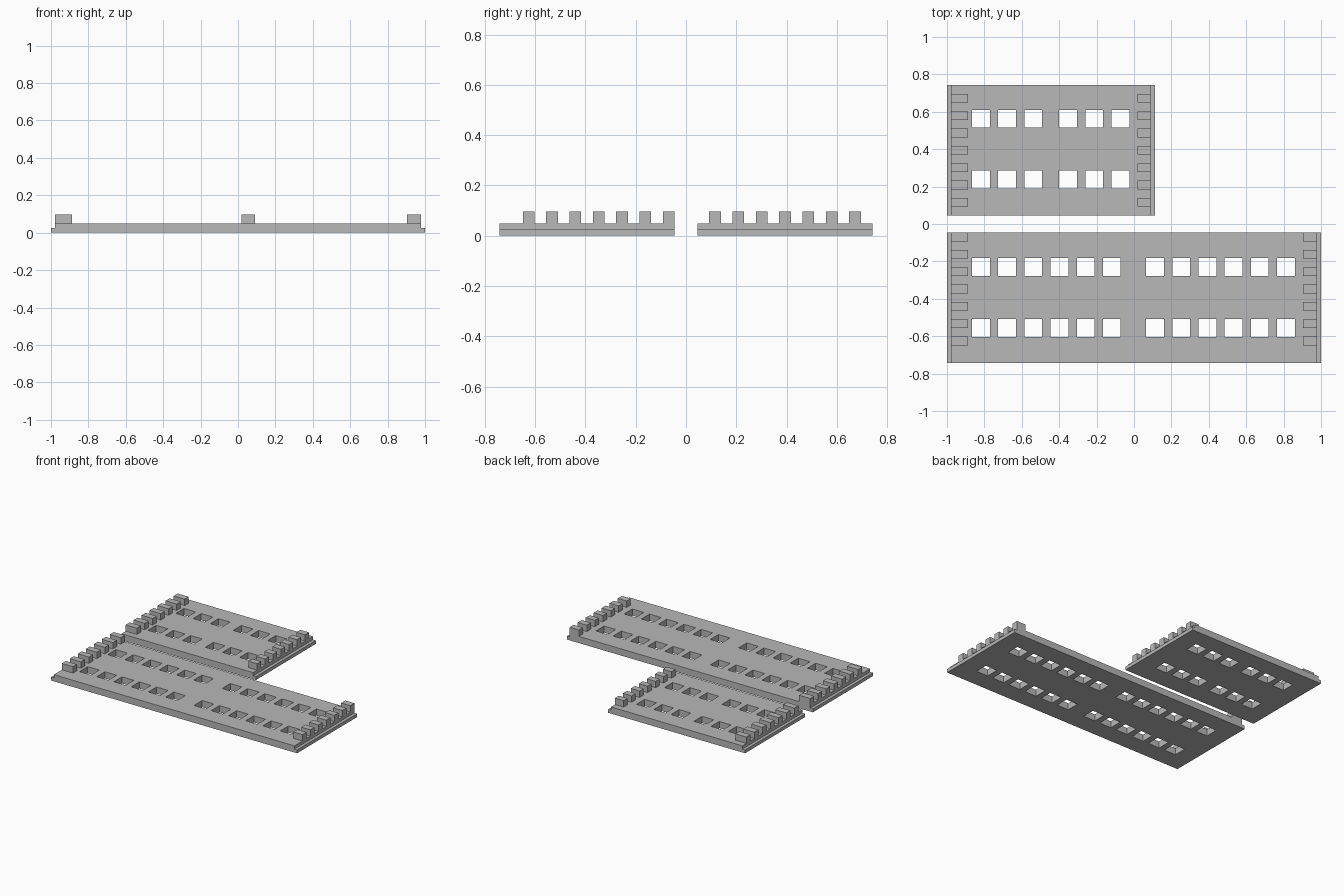
import bpy
import bmesh
from mathutils import Matrix, Vector

cube = bpy.data.objects.get("Cube")
if cube:
    bpy.data.objects.remove(cube, do_unlink=True)

LIP_Z, TOP_Z, TOOTH_Z = 0.025, 0.049, 0.096
LIP = 0.022            # width of the ledge at each short end
DEPTH = 0.696          # plate size along y
TOOTH = DEPTH / 15     # tooth width, equal to the gap
HOLE, PITCH = 0.095, 0.14

grey = bpy.data.materials.new("plain grey")
grey.use_nodes = True
colour = (0.48, 0.48, 0.48, 1)
grey.diffuse_color = colour
grey.node_tree.nodes["Principled BSDF"].inputs["Base Color"].default_value = colour


def make_object(name, bm):
    bmesh.ops.recalc_face_normals(bm, faces=bm.faces[:])
    mesh = bpy.data.meshes.new(name)
    bm.to_mesh(mesh)
    bm.free()
    mesh.materials.append(grey)
    obj = bpy.data.objects.new(name, mesh)
    bpy.context.collection.objects.link(obj)
    return obj


def add_box(bm, low, high):
    low, high = Vector(low), Vector(high)
    place = Matrix.Translation((low + high) / 2) @ Matrix.Diagonal((*(high - low), 1))
    bmesh.ops.create_cube(bm, size=1, matrix=place)


def make_plate(name, x0, x1, y0, hole_xs, hole_ys):
    # Stepped cross-section pushed along y
    bm = bmesh.new()
    profile = [(x0, 0), (x1, 0), (x1, LIP_Z), (x1 - LIP, LIP_Z), (x1 - LIP, TOP_Z),
               (x0 + LIP, TOP_Z), (x0 + LIP, LIP_Z), (x0, LIP_Z)]
    face = bm.faces.new([bm.verts.new((x, y0, z)) for x, z in profile])
    new = bmesh.ops.extrude_face_region(bm, geom=[face])["geom"]
    bmesh.ops.translate(bm, vec=(0, DEPTH, 0),
                        verts=[v for v in new if isinstance(v, bmesh.types.BMVert)])
    plate = make_object(name, bm)

    # Square through-holes
    bm = bmesh.new()
    for x in hole_xs:
        for y in hole_ys:
            add_box(bm, (x, y, -0.1), (x + HOLE, y + HOLE, 0.2))
    cutter = make_object(name + "_hole_cutter", bm)
    cutter.hide_render = True
    cut = plate.modifiers.new("holes", 'BOOLEAN')
    cut.operation = 'DIFFERENCE'
    cut.solver = 'EXACT'
    cut.object = cutter
    bpy.context.view_layer.update()
    result = bpy.data.meshes.new_from_object(
        plate.evaluated_get(bpy.context.evaluated_depsgraph_get()))
    plate.modifiers.clear()
    plate.data = result
    bpy.data.objects.remove(cutter, do_unlink=True)


def make_teeth(name, x0, x1, y0):
    bm = bmesh.new()
    for i in range(7):
        y = y0 + 2 * i * TOOTH
        add_box(bm, (x0, y, TOP_Z), (x1, y + TOOTH, TOOTH_Z))
    make_object(name, bm)


def hole_row(start, count):
    return [start + i * PITCH for i in range(count)]


# Long front plate
FRONT_Y = -0.742
make_plate("long_plate", -1, 1, FRONT_Y,
           hole_row(-0.866, 6) + hole_row(0.065, 6), (-0.604, -0.277))
make_teeth("long_plate_right_teeth", -1 + LIP, -0.888, FRONT_Y + 2 * TOOTH)
make_teeth("long_plate_left_teeth", 0.904, 1 - LIP, FRONT_Y + 2 * TOOTH)

# Short back plate
BACK_Y, BACK_X = 0.046, 0.113
make_plate("short_plate", -1, BACK_X, BACK_Y,
           hole_row(-0.866, 3) + hole_row(-0.4, 3), (0.191, 0.515))
make_teeth("short_plate_right_teeth", -1 + LIP, -0.888, BACK_Y + TOOTH)
make_teeth("short_plate_left_teeth", 0.02, BACK_X - LIP, BACK_Y + TOOTH)
